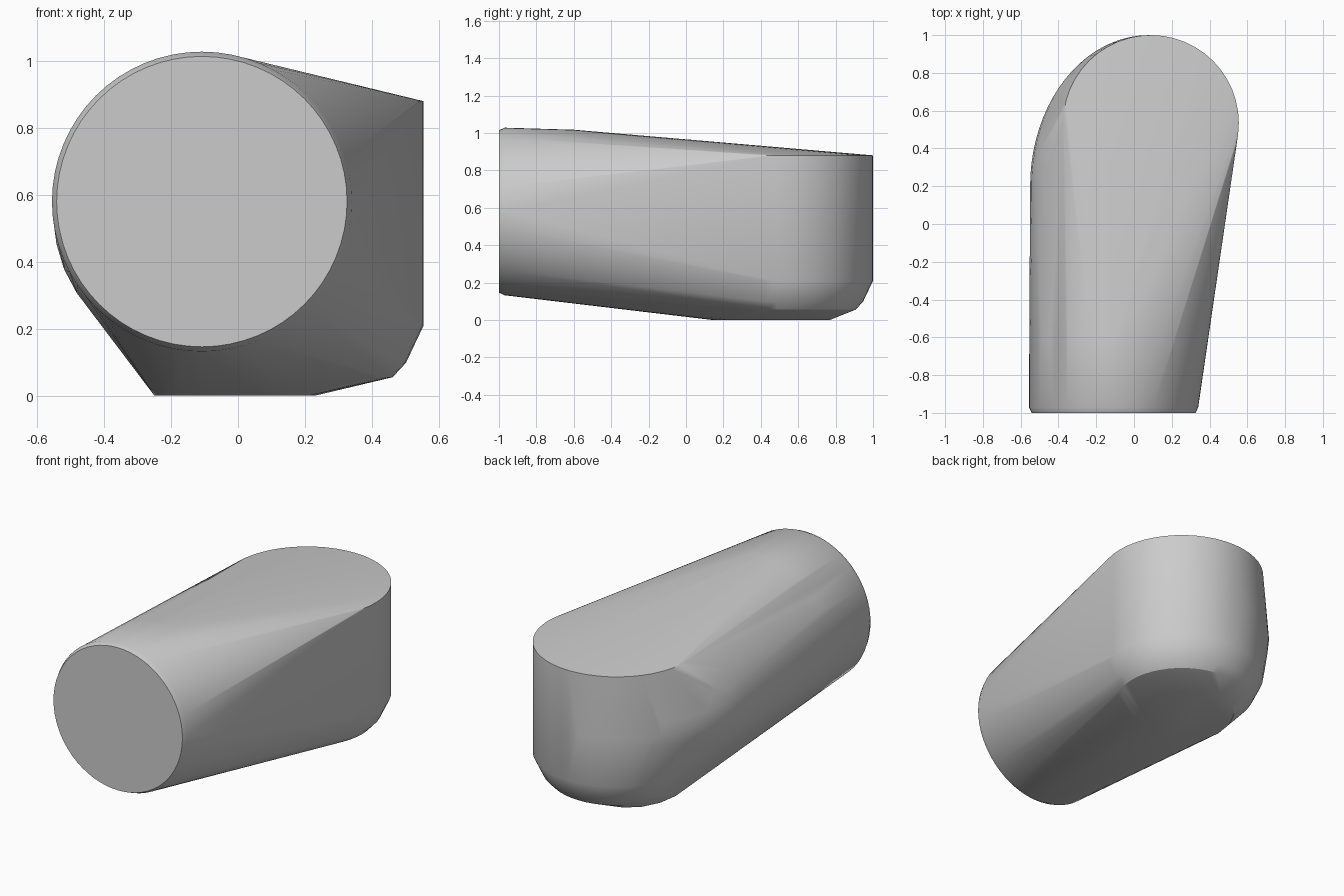
import bpy, bmesh
from math import sin, cos, pi, radians
from mathutils import Vector

cube = bpy.data.objects.get("Cube")
if cube:
    bpy.data.objects.remove(cube, do_unlink=True)

bm = bmesh.new()


def ring(center, u, v, sides):
    """Add an elliptical loop of points spanned by half-axes u and v."""
    c, u, v = Vector(center), Vector(u), Vector(v)
    for i in range(sides):
        a = 2 * pi * i / sides
        bm.verts.new(c + u * cos(a) + v * sin(a))


# Horizontal barrel with a small chamfer at the front face
for y, r in ((-1, 0.434), (-0.97, 0.448), (-0.6, 0.437)):
    ring((-0.108, y, 0.58), (r, 0, 0), (0, 0, r), 64)

# Upright rounded end with a stepped lower edge
for z, r in ((0.88, 0.465), (0.21, 0.465), (0.098, 0.412), (0.055, 0.372)):
    ring((0.09, 0.535, z), (r, 0, 0), (0, r, 0), 48)

# Flat underside
ring((-0.01, 0.455, 0), (0.24, 0, 0), (0, 0.315, 0), 16)

# Rounded outer bend joining the barrel to the upright end
STEPS = 20
for i in range(STEPS + 1):
    t = i / STEPS
    a = t * pi / 2
    outer = Vector((0.08 - 0.63 * cos(a), 0.2 + 0.8 * sin(a), 0))
    inward = Vector((cos(a) / 0.63, -sin(a) / 0.8, 0)).normalized()
    mid, r = 0.53 - 0.03 * t, 0.40 - 0.05 * t
    for j in range(-8, 9):
        p = j * pi / 16
        bm.verts.new(outer + inward * r * (1 - cos(p)) + Vector((0, 0, mid + r * sin(p))))

# Stretch one skin over all the sections
hull = bmesh.ops.convex_hull(bm, input=bm.verts[:])
loose = {g for g in hull["geom_interior"] + hull["geom_unused"]
         if isinstance(g, bmesh.types.BMVert)}
bmesh.ops.delete(bm, geom=list(loose), context='VERTS')
bmesh.ops.dissolve_limit(bm, angle_limit=radians(0.3), verts=bm.verts[:], edges=bm.edges[:])
bmesh.ops.recalc_face_normals(bm, faces=bm.faces[:])

mesh = bpy.data.meshes.new("elbow_body")
bm.to_mesh(mesh)
bm.free()
body = bpy.data.objects.new("elbow_body", mesh)
bpy.context.collection.objects.link(body)
bpy.ops.object.select_all(action='DESELECT')
body.select_set(True)
bpy.context.view_layer.objects.active = body
bpy.ops.object.shade_smooth_by_angle(angle=radians(28))
